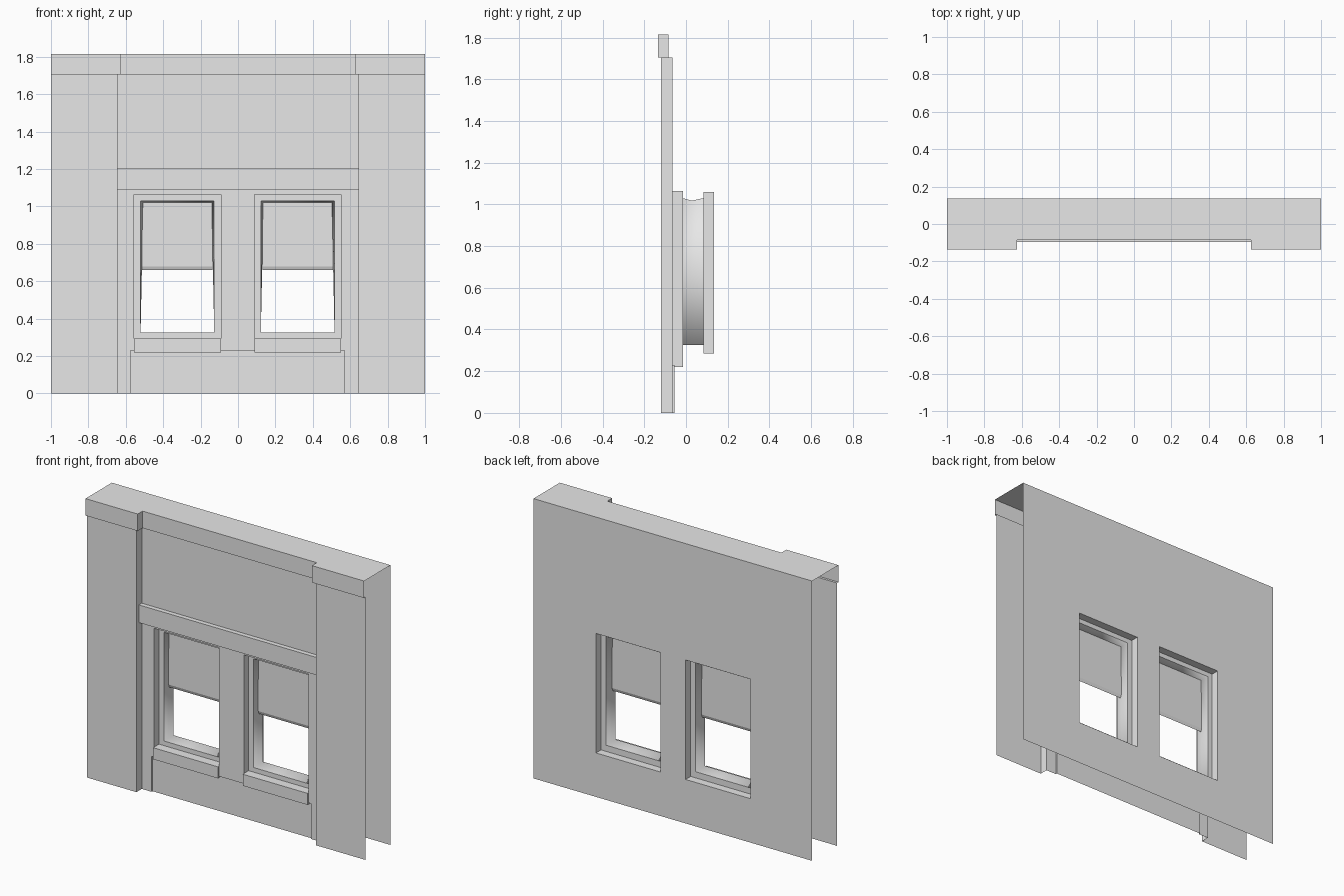
import bpy, bmesh

cube = bpy.data.objects.get("Cube")
if cube:
    bpy.data.objects.remove(cube, do_unlink=True)

stone = bpy.data.materials.new("light_grey")
stone.use_nodes = True
stone.diffuse_color = (0.8, 0.8, 0.8, 1)
stone.node_tree.nodes["Principled BSDF"].inputs["Base Color"].default_value = (0.8, 0.8, 0.8, 1)


def build(name, faces, smooth=False):
    """Make one object from a list of faces, each a list of points."""
    bm = bmesh.new()
    for pts in faces:
        bm.faces.new([bm.verts.new(p) for p in pts])
    bmesh.ops.remove_doubles(bm, verts=bm.verts, dist=0.0001)
    for f in bm.faces:
        f.smooth = smooth
    mesh = bpy.data.meshes.new(name)
    bm.to_mesh(mesh)
    bm.free()
    mesh.materials.append(stone)
    obj = bpy.data.objects.new(name, mesh)
    bpy.context.collection.objects.link(obj)
    return obj


def sweep(profile, x0, x1):
    """Sheet from a (y, z) profile drawn along x."""
    return [[(x0, *a), (x1, *a), (x1, *b), (x0, *b)] for a, b in zip(profile, profile[1:])]


def rise(path, z0, z1):
    """Sheet from an (x, y) path drawn upwards."""
    return [[(*a, z0), (*b, z0), (*b, z1), (*a, z1)] for a, b in zip(path, path[1:])]


def loft(rings):
    """Sheet joining closed rings of points."""
    faces = []
    for r, s in zip(rings, rings[1:]):
        n = len(r)
        faces += [[r[i], r[(i + 1) % n], s[(i + 1) % n], s[i]] for i in range(n)]
    return faces


def panel(x_range, z_range, y, holes, back=False):
    """Flat upright wall with rectangular holes (x0, x1, z0, z1)."""
    xs = sorted({*x_range, *(h[i] for h in holes for i in (0, 1))})
    zs = sorted({*z_range, *(h[i] for h in holes for i in (2, 3))})
    faces = []
    for a, b in zip(xs, xs[1:]):
        for c, d in zip(zs, zs[1:]):
            mx, mz = (a + b) / 2, (c + d) / 2
            if not any(h[0] < mx < h[1] and h[2] < mz < h[3] for h in holes):
                f = [(a, y, c), (b, y, c), (b, y, d), (a, y, d)]
                faces.append(f[::-1] if back else f)
    return faces


BACK, WALL, PIER, CAP = 0.135, -0.065, -0.12, -0.135
TOP, EAVE, PIER_X = 1.815, 1.705, 0.645
OUT, INN, MID = 0.232, 0.197, 0.66
CENTRES = {"right": -0.324, "left": 0.319}

# Front and back walls
front_holes = [(c - OUT, c + OUT, 0.22, 1.065) for c in CENTRES.values()]
back_holes = [(c - OUT, c + OUT, 0.285, 1.06) for c in CENTRES.values()]
base_hole = (-0.575, 0.57, 0, 0.23)
build("front_wall", panel((-PIER_X, PIER_X), (0, EAVE), WALL, front_holes + [base_hole]))
build("back_wall", panel((-1, 1), (0, TOP), BACK, back_holes, back=True))

# Recessed base panel
l, r, _, h = base_hole
build("base_panel", rise([(l, WALL), (l, -0.055), (r, -0.055), (r, WALL)], 0, h)
      + sweep([(-0.055, h), (WALL, h)], l, r))

# Side piers
build("right_pier", rise([(-1, PIER), (-PIER_X, PIER), (-PIER_X, WALL)], 0, EAVE))
build("left_pier", rise([(PIER_X, WALL), (PIER_X, PIER), (1, PIER)], 0, EAVE))

# Band above the windows
build("lintel_band", sweep([(WALL, 1.09), (-0.095, 1.09), (-0.095, 1.205), (WALL, 1.205)],
                           -PIER_X, PIER_X))

# Cap along the top, stepping forward over the piers
step = 0.625
path = [(-1, CAP), (-step, CAP), (-step, -0.085), (step, -0.085), (step, CAP), (1, CAP)]
cap = rise(path, EAVE, TOP)
cap.append([(x, y, TOP) for x, y in path + [(1, BACK), (-1, BACK)]])
cap += sweep([(WALL, EAVE), (-0.085, EAVE)], -step, step)
for s in (-1, 1):
    a, b, c = sorted((s * step, s * PIER_X)), sorted((s * PIER_X, s)), EAVE
    cap += sweep([(WALL, c), (CAP, c)], *a) + sweep([(PIER, c), (CAP, c)], *b)
build("top_cap", cap)

# Windows
for side, cx in CENTRES.items():
    def ring(y, z0, z1, low, mid=None, high=None):
        mid, high = mid or low, high or low
        right = [(low, z0), (mid, MID), (high, z1)]
        return [(cx - low, y, z0)] + [(cx + w, y, z) for w, z in right] + [
            (cx - high, y, z1), (cx - mid, y, MID)]

    front_edge = ring(-0.015, 0.325, 1.03, INN)
    back_edge = ring(0.083, 0.325, 1.03, INN)
    middle = ring(0.0275, 0.325, 1.018, INN, 0.19, 0.182)

    build(side + "_front_frame", loft([ring(WALL, 0.295, 1.065, OUT),
                                       ring(-0.015, 0.295, 1.065, OUT), front_edge]))
    build(side + "_back_frame", loft([back_edge, ring(0.083, 0.285, 1.06, OUT),
                                      ring(BACK, 0.285, 1.06, OUT)]))
    build(side + "_lining", loft([front_edge, middle, back_edge]), smooth=True)

    # Half-height blind with a tapered lower edge
    build(side + "_blind", sweep([(0.035, 1.025), (0.035, 0.68), (0.0275, 0.66),
                                  (0.02, 0.68), (0.02, 1.025)], cx - 0.188, cx + 0.188))

    # Projecting sill
    sill = [(-0.015, 0.22), (-0.075, 0.22), (-0.075, 0.295), (WALL, 0.295)]
    a, b = cx - OUT, cx + OUT
    ends = rise([(a, -0.015), (a, -0.075)], 0.22, 0.295) + rise([(b, -0.075), (b, -0.015)], 0.22, 0.295)
    build(side + "_sill", sweep(sill, a, b) + ends + sweep([(WALL, 0.295), (-0.015, 0.295)], a, b))
